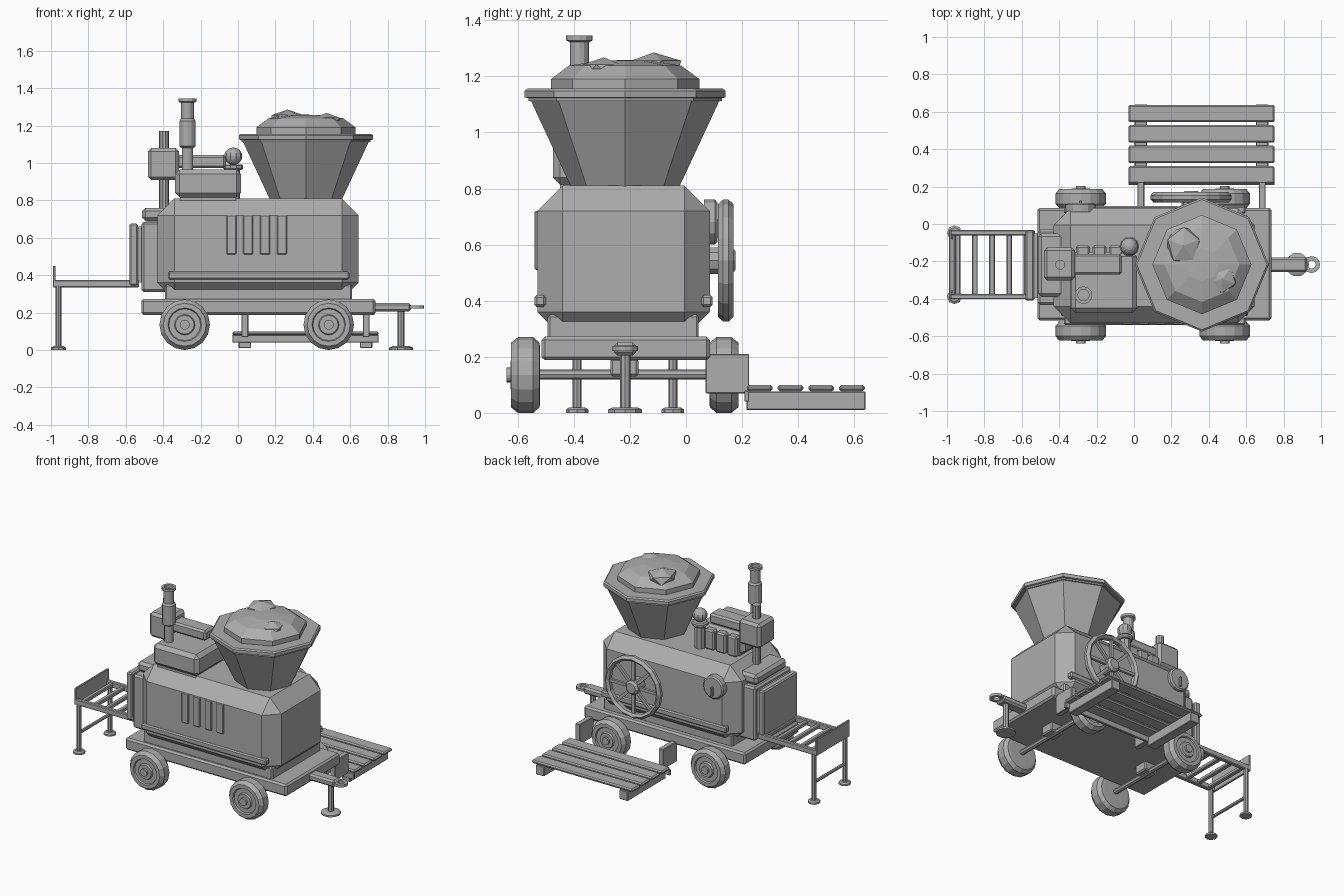
import bpy, bmesh, math
from mathutils import Matrix, Vector

grey = bpy.data.materials.new("plain grey")
grey.diffuse_color = (0.42, 0.42, 0.42, 1)


def finish(name, bm):
    bmesh.ops.recalc_face_normals(bm, faces=bm.faces[:])
    me = bpy.data.meshes.new(name)
    bm.to_mesh(me)
    bm.free()
    me.materials.append(grey)
    ob = bpy.data.objects.new(name, me)
    bpy.context.collection.objects.link(ob)
    return ob


def box(name, x0, x1, y0, y1, z0, z1, bevel=0.0):
    """Box between limits with flat chamfered edges."""
    bm = bmesh.new()
    bmesh.ops.create_cube(bm, size=1)
    for v in bm.verts:
        v.co = Vector(((x0 + x1) / 2 + v.co.x * (x1 - x0),
                       (y0 + y1) / 2 + v.co.y * (y1 - y0),
                       (z0 + z1) / 2 + v.co.z * (z1 - z0)))
    if bevel:
        bmesh.ops.bevel(bm, geom=bm.edges[:], offset=bevel, segments=1,
                        profile=0.5, affect='EDGES')
    return finish(name, bm)


def lathe(name, profile, at, axis='Z', n=12, closed=False):
    """Spin (radius, height) points around an axis through a point."""
    bm = bmesh.new()
    rings = [[bm.verts.new((r * math.cos(2 * math.pi * k / n),
                            r * math.sin(2 * math.pi * k / n), h))
              for k in range(n)] for r, h in profile]
    pairs = list(zip(rings, rings[1:]))
    if closed:
        pairs.append((rings[-1], rings[0]))
    else:
        bm.faces.new(rings[0])
        bm.faces.new(rings[-1])
    for a, b in pairs:
        for k in range(n):
            j = (k + 1) % n
            bm.faces.new((a[k], a[j], b[j], b[k]))
    rot = {'Z': Matrix(), 'Y': Matrix.Rotation(-math.pi / 2, 4, 'X'),
           'X': Matrix.Rotation(math.pi / 2, 4, 'Y')}[axis]
    bm.transform(Matrix.Translation(at) @ rot)
    return finish(name, bm)


def rod(name, r, h0, h1, at, axis='Z', n=8):
    return lathe(name, [(r, h0), (r, h1)], at, axis, n)


def rock(name, at, size, turn):
    bm = bmesh.new()
    bmesh.ops.create_icosphere(bm, subdivisions=1, radius=1)
    bm.transform(Matrix.Translation(at) @ Matrix.Diagonal((*size, 1))
                 @ Matrix.Rotation(turn, 4, 'Z'))
    return finish(name, bm)


YC = -0.217  # centre line of the machine

# body and chassis
box("body", -0.43, 0.645, -0.53, 0.085, 0.27, 0.81, 0.09)
box("body_plinth", -0.39, 0.61, -0.493, 0.045, 0.265, 0.35, 0.008)
box("chassis", -0.517, 0.735, -0.515, 0.085, 0.188, 0.272, 0.012)
for side, y0, y1 in (("front", -0.54, -0.5), ("back", 0.055, 0.095)):
    box(side + "_rail", -0.375, 0.595, y0, y1, 0.378, 0.42, 0.008)
for i in range(4):
    x = -0.062 + i * 0.09
    box("vent", x, x + 0.053, -0.54, -0.52, 0.51, 0.72, 0.005)

# wheels and axles
for x in (-0.285, 0.485):
    rod("axle", 0.018, -0.6, 0.16, (x, 0, 0.137), 'Y')
    box("axle_block", x - 0.05, x + 0.05, -0.27, -0.17, 0.13, 0.195, 0.008)
    for y, s in ((-0.572, -1), (0.135, 1)):
        lathe("wheel", [(0.09, -0.052 * s), (0.115, -0.05 * s), (0.135, -0.027 * s),
                        (0.135, 0.027 * s), (0.115, 0.052 * s), (0.09, 0.052 * s),
                        (0.085, 0.042 * s), (0.055, 0.042 * s), (0.05, 0.054 * s),
                        (0.026, 0.054 * s), (0.026, 0.068 * s)],
              (x, y, 0.135), 'Y', 16)

# pallet at the back
for x in (0.037, 0.685):
    box("pallet_bracket", x - 0.018, x + 0.018, 0.07, 0.225, 0.07, 0.21, 0.003)
    box("pallet_stringer", x - 0.033, x + 0.033, 0.215, 0.64, 0.01, 0.077, 0.004)
for i in range(4):
    y = 0.217 + i * 0.1095
    box("pallet_slat", -0.03, 0.752, y, y + 0.092, 0.077, 0.1, 0.008)
box("pallet_edge", -0.03, 0.752, 0.208, 0.225, 0.04, 0.08, 0.003)

# tow bar and support leg
box("tow_bar", 0.72, 0.925, -0.257, -0.178, 0.205, 0.252, 0.012)
lathe("tow_ring", [(0.022, -0.009), (0.045, -0.009), (0.045, 0.009), (0.022, 0.009)],
      (0.95, YC, 0.23), 'Z', 12, True)
rod("tow_leg", 0.019, 0.01, 0.22, (0.872, YC, 0))
lathe("tow_foot", [(0.064, 0), (0.064, 0.012), (0.045, 0.02)], (0.872, YC, 0), 'Z', 10)

# rack with rungs on the left
for y in (-0.047, -0.388):
    box("rack_rail", -0.985, -0.53, y - 0.014, y + 0.014, 0.335, 0.375, 0.005)
    rod("rack_leg", 0.016, 0.01, 0.345, (-0.96, y, 0))
    lathe("rack_foot", [(0.04, 0), (0.04, 0.012), (0.028, 0.02)], (-0.96, y, 0), 'Z', 8)
for i in range(5):
    x = -0.942 + i * 0.0915
    box("rung", x - 0.015, x + 0.015, -0.385, -0.05, 0.342, 0.368, 0.005)
box("rack_end_plate", -0.99, -0.976, -0.402, -0.033, 0.335, 0.45, 0.003)
rod("rack_brace", 0.011, -0.388, -0.047, (-0.96, 0, 0.14), 'Y')

# end cabinet on the left
box("cabinet", -0.515, -0.38, -0.432, -0.03, 0.31, 0.685, 0.012)
box("cabinet_seam", -0.54, -0.5, -0.395, -0.05, 0.36, 0.66)
box("cabinet_door", -0.58, -0.535, -0.41, -0.035, 0.345, 0.675, 0.008)
box("cabinet_cap", -0.512, -0.37, -0.39, -0.05, 0.69, 0.76, 0.018)
box("cabinet_neck", -0.49, -0.38, -0.37, -0.07, 0.67, 0.7)

# intake column and duct
rod("column", 0.027, 0.7, 1.17, (-0.395, YC, 0), 'Z', 10)
box("column_box", -0.482, -0.315, -0.302, -0.125, 0.908, 1.08, 0.018)
box("duct", -0.33, -0.065, -0.27, -0.16, 0.972, 1.042, 0.012)

# engine block with fins behind
box("engine_block", -0.337, 0.016, -0.475, -0.15, 0.815, 0.965, 0.025)
box("engine_base", -0.31, -0.012, -0.45, -0.15, 0.79, 0.83)
for i in range(3):
    x = -0.31 + i * 0.088
    box("engine_fin", x, x + 0.075, -0.17, -0.115, 0.81, 0.95, 0.01)

# round valve beside the duct
rod("valve_stem", 0.035, 0.8, 0.97, (-0.025, -0.12, 0))
lathe("valve_disc", [(0.045, 0.962), (0.053, 0.97), (0.053, 0.985), (0.045, 0.992)],
      (-0.025, -0.12, 0), 'Z', 10)
lathe("valve_ball", [(0.046 * math.sin(a * math.pi / 8) + 0.002,
                      1.036 - 0.046 * math.cos(a * math.pi / 8)) for a in range(9)],
      (-0.025, -0.12, 0), 'Z', 10)

# chimney
lathe("chimney", [(0.03, 0.95), (0.03, 1.08), (0.044, 1.09), (0.044, 1.225),
                  (0.034, 1.237), (0.034, 1.322), (0.047, 1.328), (0.047, 1.345),
                  (0.03, 1.345), (0.03, 1.32)], (-0.27, -0.38, 0), 'Z', 12)

# hopper, lid and heap
HC = (0.363, YC, 0)
lathe("hopper", [(0.19, 0.79), (0.195, 0.81), (0.337, 1.115)], HC, 'Z', 8)
lathe("hopper_rim", [(0.345, 1.112), (0.345, 1.122), (0.358, 1.125), (0.358, 1.148),
                     (0.348, 1.156)], HC, 'Z', 8)
lathe("heap", [(0.265, 1.15), (0.265, 1.19), (0.2, 1.238), (0.09, 1.256),
               (0.003, 1.258)], HC, 'Z', 8)
rock("large_lump", (0.265, -0.115, 1.232), (0.1, 0.11, 0.053), 0.3)
rock("small_lump", (0.473, -0.293, 1.222), (0.082, 0.085, 0.045), 0.9)

# large spoked wheel on the back
WC = (0.305, 0.142, 0.543)
lathe("spoked_wheel_rim", [(0.183, -0.014), (0.2, -0.028), (0.217, -0.01), (0.217, 0.01),
                           (0.2, 0.028), (0.183, 0.014)], WC, 'Y', 16, True)
lathe("spoked_wheel_hub", [(0.05, -0.08), (0.05, 0.02), (0.035, 0.034)], WC, 'Y', 10)
for k in range(4):
    ob = box("spoke", -0.195, 0.195, -0.009, 0.009, -0.01, 0.01)
    ob.data.transform(Matrix.Translation(WC) @ Matrix.Rotation(k * math.pi / 4, 4, 'Y'))

# small round hatch on the back
lathe("hatch", [(0.08, -0.02), (0.08, 0.018), (0.07, 0.027)], (-0.285, 0.085, 0.68), 'Y', 12)
box("hatch_handle", -0.293, -0.277, 0.1, 0.125, 0.625, 0.69, 0.003)
